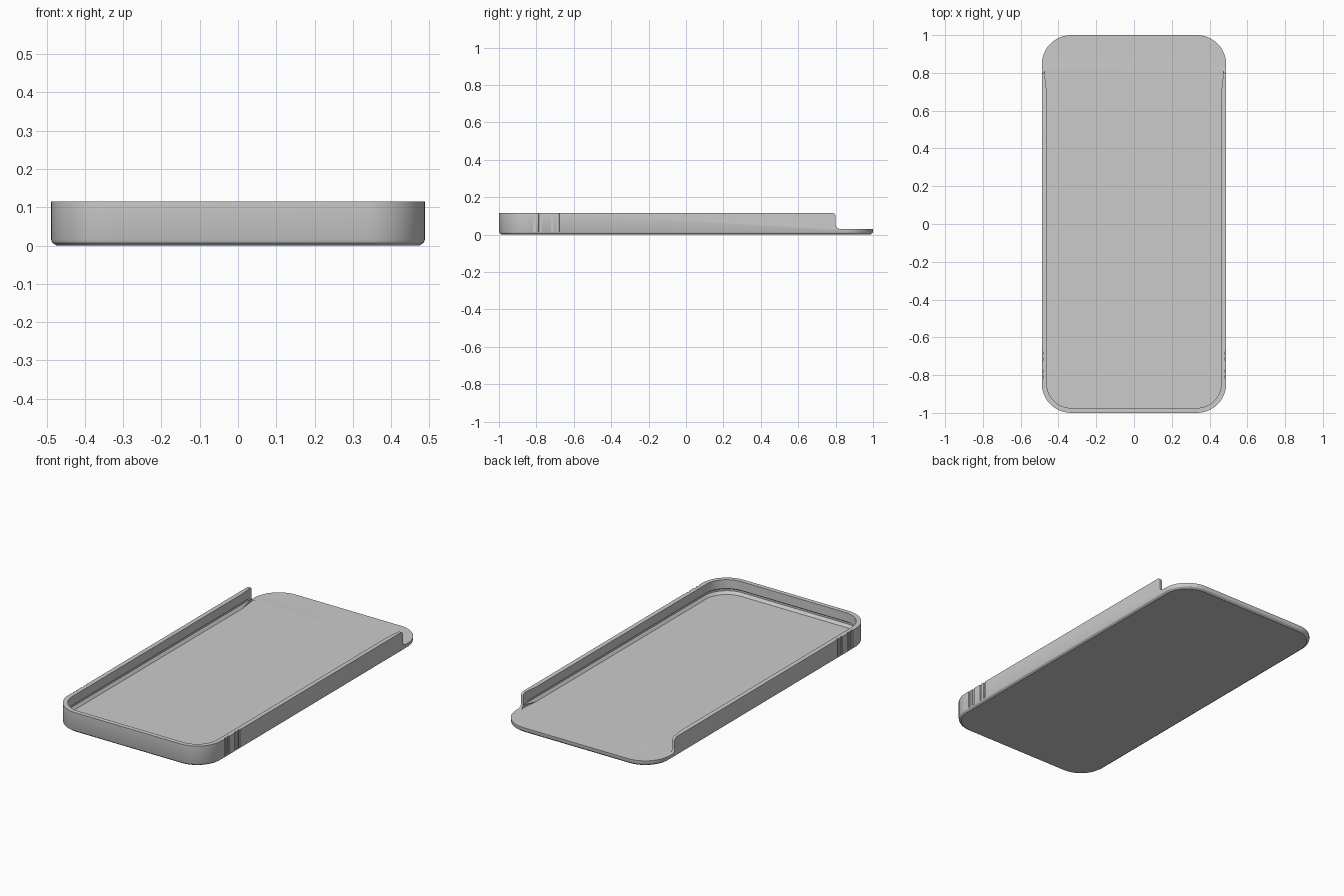
import bpy, bmesh, math

HALF_W, HALF_L, RADIUS = 0.488, 1.0, 0.155
FLOOR, RIM = 0.03, 0.115

cube = bpy.data.objects.get("Cube")
if cube:
    bpy.data.objects.remove(cube, do_unlink=True)

grey = bpy.data.materials.new("plain grey")
grey.use_nodes = True
colour = (0.6, 0.6, 0.6, 1)
grey.diffuse_color = colour
grey.node_tree.nodes["Principled BSDF"].inputs["Base Color"].default_value = colour


def arc(cx, cy, r, start, end, steps):
    angles = [math.radians(start + (end - start) * i / steps) for i in range(steps + 1)]
    return [(cx + r * math.cos(a), cy + r * math.sin(a)) for a in angles]


def rounded_outline(inset):
    r = RADIUS - inset
    x, y = HALF_W - RADIUS, HALF_L - RADIUS
    corners = [(x, y, 0), (-x, y, 90), (-x, -y, 180), (x, -y, 270)]
    return [p for cx, cy, a in corners for p in arc(cx, cy, r, a, a + 90, 12)]


def loft(name, rings):
    """Skin a stack of 3D rings and cap both ends."""
    bm = bmesh.new()
    loops = [[bm.verts.new(p) for p in ring] for ring in rings]
    for low, high in zip(loops, loops[1:]):
        for i in range(len(low)):
            j = (i + 1) % len(low)
            bm.faces.new((low[i], low[j], high[j], high[i]))
    bm.faces.new(loops[0])
    bm.faces.new(loops[-1])
    bmesh.ops.recalc_face_normals(bm, faces=bm.faces)
    mesh = bpy.data.meshes.new(name)
    bm.to_mesh(mesh)
    bm.free()
    mesh.materials.append(grey)
    obj = bpy.data.objects.new(name, mesh)
    bpy.context.collection.objects.link(obj)
    return obj


def cut(target, cutter):
    mod = target.modifiers.new(cutter.name, "BOOLEAN")
    mod.operation = "DIFFERENCE"
    mod.solver = "EXACT"
    mod.object = cutter
    bpy.context.view_layer.objects.active = target
    bpy.ops.object.modifier_apply(modifier=mod.name)
    bpy.data.objects.remove(cutter, do_unlink=True)


# Tray: chamfered base, upright wall, undercut groove above the floor
section = [(0.014, 0), (0.003, 0.008), (0, 0.015), (0, RIM), (0.026, RIM),
           (0.026, 0.064), (0.014, 0.056), (0.014, 0.046), (0.026, FLOOR)]
tray = loft("phone_tray", [[(x, y, z) for x, y in rounded_outline(d)] for d, z in section])

# Open back end, with rounded corners where the side walls stop
profile = [(1.2, FLOOR)]
profile += arc(0.825, FLOOR + 0.025, 0.025, 270, 180, 6)
profile += arc(0.782, RIM - 0.018, 0.018, 0, 90, 6)
profile += [(0.782, 0.2), (1.2, 0.2)]
cut(tray, loft("end_cutter", [[(x, y, z) for y, z in profile] for x in (-0.7, 0.7)]))

# Side walls thin out toward the open end
flare = [(-0.462, 0.7), (0.462, 0.7), (0.476, 0.82), (-0.476, 0.82)]
cut(tray, loft("flare_cutter", [[(x, y, z) for x, y in flare] for z in (FLOOR, 0.2)]))

# Vertical grip grooves on both sides near the front
for side in (-1, 1):
    for y in (-0.81, -0.78, -0.715, -0.685):
        outer, inner = side * (HALF_W + 0.01), side * (HALF_W - 0.006)
        groove = [(outer, y - 0.009), (inner, y - 0.007), (inner, y + 0.007), (outer, y + 0.009)]
        cut(tray, loft("groove_cutter", [[(px, py, z) for px, py in groove] for z in (0.015, 0.2)]))

# Smooth corners, sharp rims
bpy.ops.object.select_all(action="DESELECT")
tray.select_set(True)
bpy.context.view_layer.objects.active = tray
bpy.ops.object.shade_smooth_by_angle(angle=math.radians(25))
